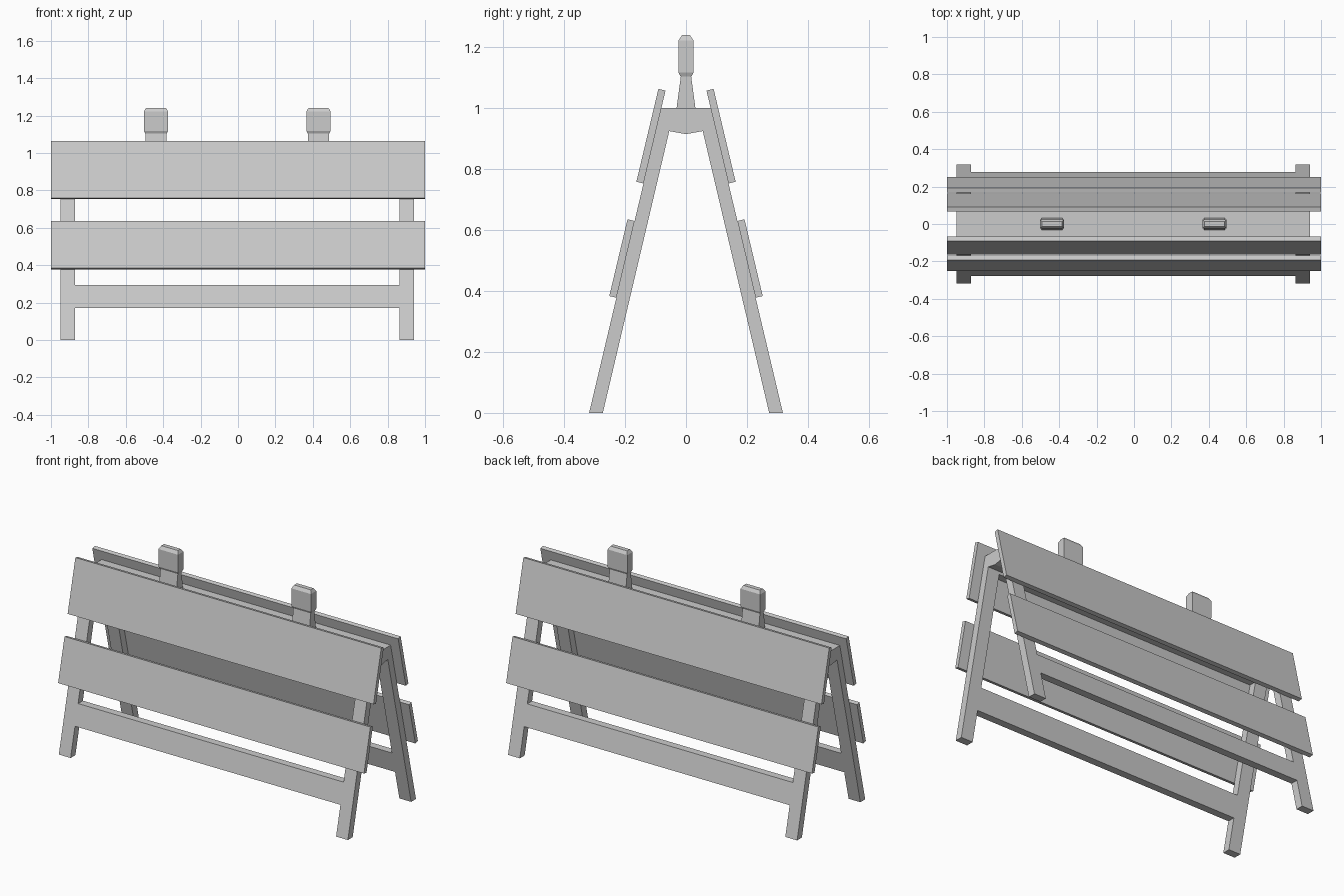
import bpy, bmesh
from mathutils import Vector

if "Cube" in bpy.data.objects:
    bpy.data.objects.remove(bpy.data.objects["Cube"], do_unlink=True)

grey = bpy.data.materials.new("plain_grey")
grey.use_nodes = True
COLOUR = (0.6, 0.6, 0.6, 1)
grey.diffuse_color = COLOUR
grey.node_tree.nodes["Principled BSDF"].inputs["Base Color"].default_value = COLOUR

SLOPE = 0.237      # lean of the legs
FOOT = 0.318       # outer half width at the ground
INNER = 0.273      # inner half width at the ground
MID = -0.004       # frame centre along x


def finish(name, bm):
    bmesh.ops.recalc_face_normals(bm, faces=bm.faces)
    mesh = bpy.data.meshes.new(name)
    bm.to_mesh(mesh)
    bm.free()
    mesh.materials.append(grey)
    obj = bpy.data.objects.new(name, mesh)
    bpy.context.collection.objects.link(obj)
    return obj


def prism(name, profile, x0, x1):
    """Extrude a (y, z) outline along x."""
    bm = bmesh.new()
    face = bm.faces.new([bm.verts.new((x0, y, z)) for y, z in profile])
    new = bmesh.ops.extrude_face_region(bm, geom=[face])["geom"]
    verts = [v for v in new if isinstance(v, bmesh.types.BMVert)]
    bmesh.ops.translate(bm, verts=verts, vec=(x1 - x0, 0, 0))
    return finish(name, bm)


def loft(name, x, levels):
    """Stack rectangles given as (z, half x, half y)."""
    bm = bmesh.new()
    rings = [[bm.verts.new((x + sx * hx, sy * hy, z))
              for sx, sy in ((-1, -1), (1, -1), (1, 1), (-1, 1))]
             for z, hx, hy in levels]
    for low, high in zip(rings, rings[1:]):
        for i in range(4):
            j = (i + 1) % 4
            bm.faces.new((low[i], low[j], high[j], high[i]))
    bm.faces.new(rings[0])
    bm.faces.new(rings[-1])
    return finish(name, bm)


def cut(obj, z0, z1, half_x):
    """Open a window through both sides of the frame."""
    outline = [(-0.5, z0), (0.5, z0), (0.5, z1), (-0.5, z1)]
    cutter = prism("cutter", outline, MID - half_x, MID + half_x)
    cutter.hide_render = True
    mod = obj.modifiers.new("window", "BOOLEAN")
    mod.operation, mod.solver, mod.object = "DIFFERENCE", "EXACT", cutter
    bpy.context.view_layer.objects.active = obj
    bpy.ops.object.modifier_apply(modifier=mod.name)
    bpy.data.objects.remove(cutter, do_unlink=True)


# A-shaped frame: legs, top beam and low rails in one piece
half = [(FOOT, 0), (FOOT - SLOPE, 1.0)]
inner = [(INNER, 0), (0.055, 0.925)]
outline = ([(-y, z) for y, z in half] + [(y, z) for y, z in reversed(half)]
           + inner + [(0, 0.915)] + [(-y, z) for y, z in reversed(inner)])
frame = prism("frame", outline, MID - 0.945, MID + 0.945)
cut(frame, -0.1, 0.172, 0.868)
cut(frame, 0.295, 0.91, 0.868)

# Sloping boards on both sides
along = Vector((-SLOPE, 1)).normalized()
out = Vector((along.y, -along.x)) * 0.024
for side, label in ((-1, "front"), (1, "back")):
    for part, z0, z1 in (("upper", 0.753, 1.058), ("lower", 0.378, 0.63)):
        a, b = (Vector((FOOT - SLOPE * z, z)) for z in (z0, z1))
        prism(f"{label}_{part}_board",
              [(side * p.x, p.y) for p in (a, a + out, b + out, b)], -1, 1)

# Warning lamps on tapered stands
for x, label in ((-0.4345, "right"), (0.4345, "left")):
    loft(f"{label}_lamp_stand", x + MID,
         [(1.0, 0.057, 0.031), (1.104, 0.057, 0.017)])
    loft(f"{label}_lamp", x + MID,
         [(1.104, 0.058, 0.018), (1.118, 0.064, 0.025),
          (1.222, 0.064, 0.025), (1.24, 0.054, 0.013)])
